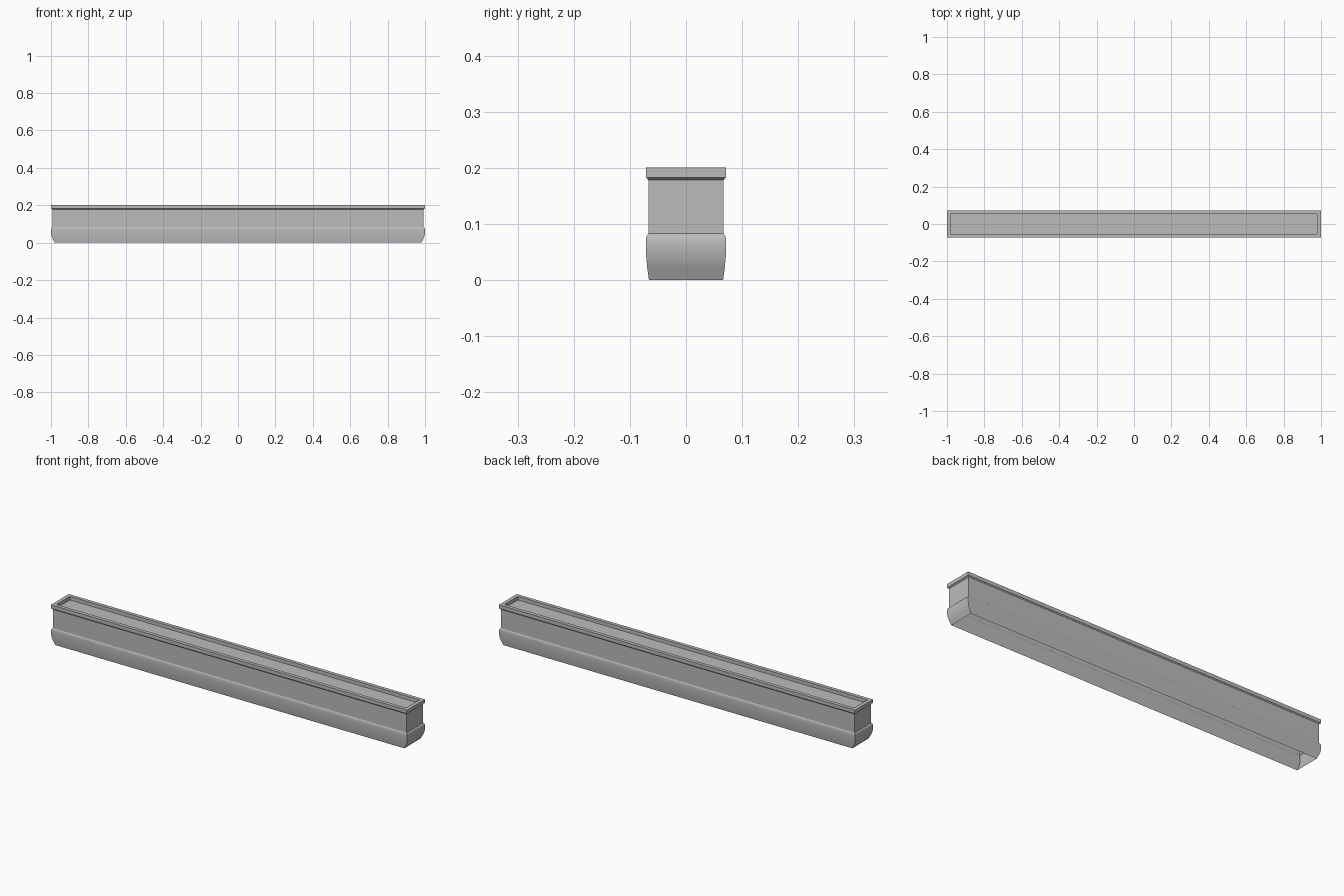
import bpy
import bmesh
import math

if "Cube" in bpy.data.objects:
    bpy.data.objects.remove(bpy.data.objects["Cube"], do_unlink=True)

grey = bpy.data.materials.new("plain_grey")
grey.use_nodes = True
colour = (0.5, 0.5, 0.5, 1)
grey.diffuse_color = colour
grey.node_tree.nodes["Principled BSDF"].inputs["Base Color"].default_value = colour


def loft(name, rings, cap=False):
    """Stack rectangular rings (half length, half depth, height), listed along the surface."""
    bm = bmesh.new()
    loops = [[bm.verts.new((sx * hx, sy * hy, z))
              for sx, sy in ((-1, -1), (1, -1), (1, 1), (-1, 1))]
             for hx, hy, z in rings]
    for low, high in zip(loops, loops[1:]):
        for i in range(4):
            j = (i + 1) % 4
            bm.faces.new((low[i], low[j], high[j], high[i]))
    if cap:
        bm.faces.new(loops[-1])
    mesh = bpy.data.meshes.new(name)
    bm.to_mesh(mesh)
    bm.free()
    mesh.materials.append(grey)
    obj = bpy.data.objects.new(name, mesh)
    bpy.context.collection.objects.link(obj)
    bpy.ops.object.select_all(action="DESELECT")
    obj.select_set(True)
    bpy.context.view_layer.objects.active = obj
    bpy.ops.object.shade_smooth_by_angle(angle=math.radians(32))
    return obj


# Rounded skirt, open underneath
loft("base_skirt", [
    (0.980, 0.0660, 0.000),
    (0.981, 0.0665, 0.003),
    (0.991, 0.0690, 0.021),
    (0.998, 0.0708, 0.040),
    (1.000, 0.0715, 0.058),
    (1.000, 0.0715, 0.072),
    (0.998, 0.0705, 0.078),
    (0.993, 0.0670, 0.083),
])

# Straight walls
loft("trough_walls", [(0.993, 0.067, 0.083), (0.993, 0.067, 0.178)])

# Overhanging rim with its chamfered underside and the sunken top panel
loft("top_rim", [
    (0.993, 0.067, 0.178),
    (0.996, 0.069, 0.181),
    (1.000, 0.0715, 0.183),
    (1.000, 0.0715, 0.201),
    (0.981, 0.0535, 0.201),
    (0.981, 0.0535, 0.183),
], cap=True)
